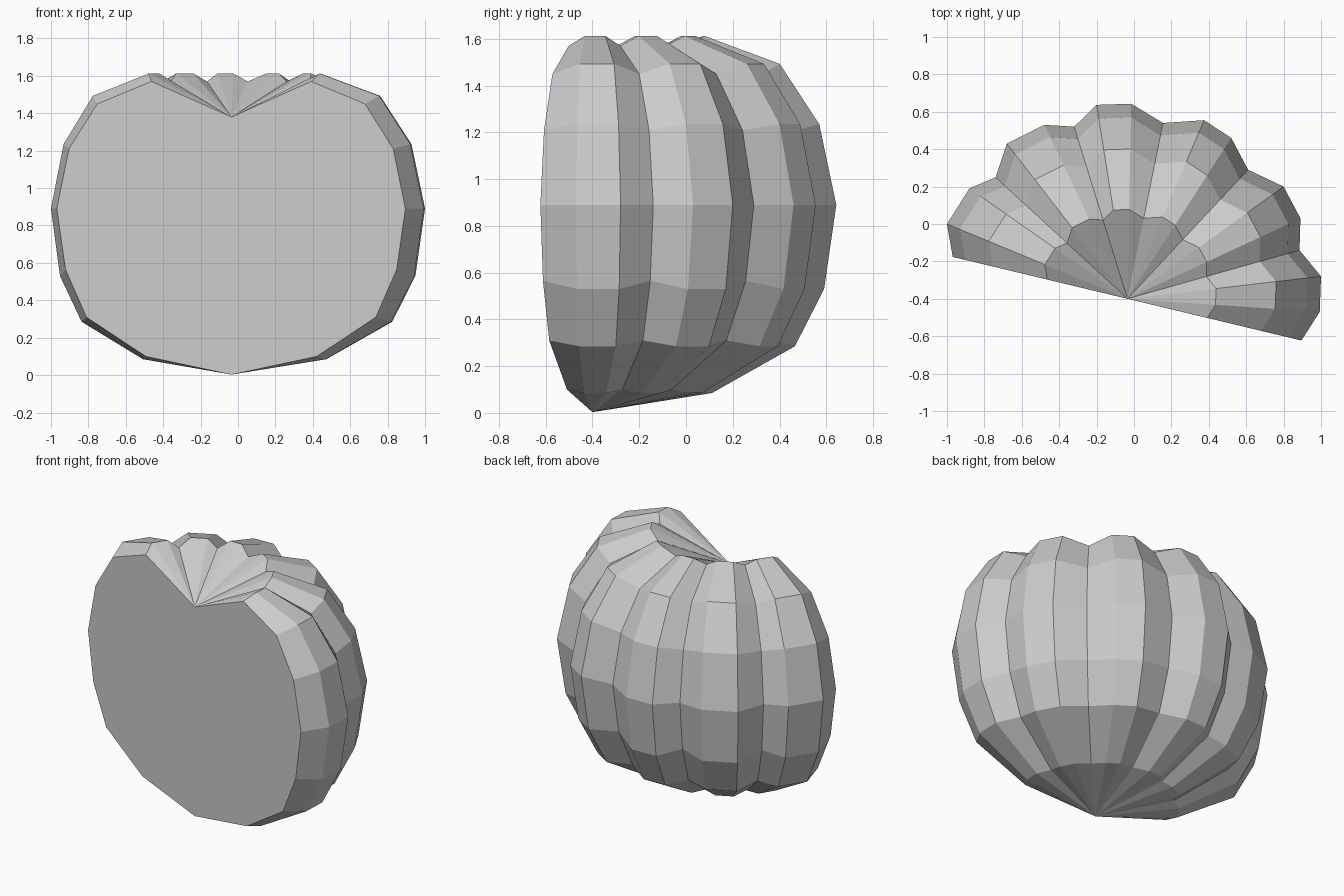
import bpy, bmesh

if "Cube" in bpy.data.objects:
    bpy.data.objects.remove(bpy.data.objects["Cube"])

# Axis of the gourd, on the flat cut plane
CX, CY = -0.035, -0.40

# Widest ribbed outline around the axis: valley, rib, rib, valley, ...
outline = [(-.934, .224), (-.965, .40), (-.845, .59), (-.705, .65), (-.645, .83),
           (-.445, .93), (-.285, .92), (-.165, 1.037), (.02, 1.043), (.19, .94),
           (.41, .955), (.555, .86), (.645, .69), (.835, .60), (.925, .43),
           (.92, .26), (1.035, .12), (1.028, -.07), (.93, -.223)]

# Vertical profile: outline scale, height in valleys, height on ribs
profile = [(.49, .10, .085), (.83, .31, .285), (.95, .565, .53), (1, .89, .89),
           (.93, 1.21, 1.235), (.768, 1.45, 1.493), (.458, 1.57, 1.613)]

bm = bmesh.new()
bottom = bm.verts.new((CX, CY, 0.003))
top = bm.verts.new((CX, CY, 1.38))
rings = [[bm.verts.new((CX + x * s, CY + y * s, zr if i % 3 else zv))
          for i, (x, y) in enumerate(outline)] for s, zv, zr in profile]

# Ribbed skin with fans to the base point and the sunken top
n = len(outline)
for i in range(n - 1):
    bm.faces.new((bottom, rings[0][i], rings[0][i + 1]))
    bm.faces.new((top, rings[-1][i + 1], rings[-1][i]))
    for a, b in zip(rings, rings[1:]):
        bm.faces.new((a[i], a[i + 1], b[i + 1], b[i]))

# Flat cut face
bm.faces.new([bottom] + [r[-1] for r in rings] + [top] + [r[0] for r in reversed(rings)])
bmesh.ops.recalc_face_normals(bm, faces=bm.faces)

mesh = bpy.data.meshes.new("pumpkin_half")
bm.to_mesh(mesh)
bm.free()
bpy.context.collection.objects.link(bpy.data.objects.new("pumpkin_half", mesh))
